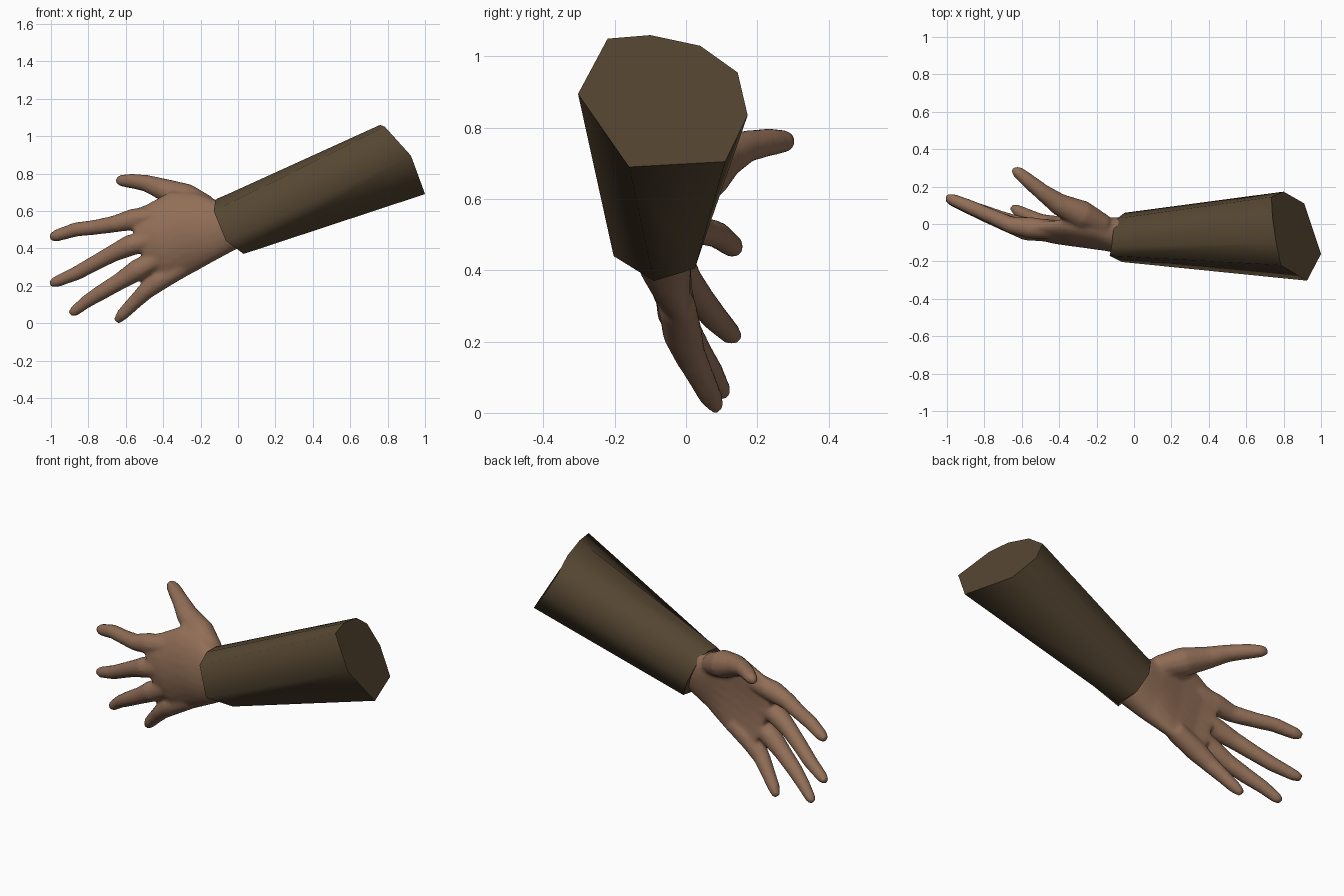
import bpy, bmesh, math
from mathutils import Vector


def material(name, rgb):
    m = bpy.data.materials.new(name)
    m.diffuse_color = (*rgb, 1)
    return m


SKIN = material("brown_skin", (0.283, 0.156, 0.095))
CLOTH = material("olive_brown_cloth", (0.091, 0.061, 0.031))


def bridge(bm, rings):
    """Skin a list of point rings into a closed tube."""
    loops = [[bm.verts.new(p) for p in r] for r in rings]
    faces = []
    for a, b in zip(loops, loops[1:]):
        n = len(a)
        for i in range(n):
            faces.append(bm.faces.new((a[i], a[(i + 1) % n], b[(i + 1) % n], b[i])))
    faces += [bm.faces.new(loops[0]), bm.faces.new(loops[-1])]
    bmesh.ops.recalc_face_normals(bm, faces=faces)


def finish(bm, name, mat):
    me = bpy.data.meshes.new(name)
    bm.to_mesh(me)
    bm.free()
    ob = bpy.data.objects.new(name, me)
    bpy.context.collection.objects.link(ob)
    me.materials.append(mat)
    return ob


# sleeve: eight-sided taper with slanted, slightly bent ends
elbow_end = [(0.785, -0.22, 1.05), (0.76, -0.10, 1.06), (0.74, 0.04, 1.03),
             (0.735, 0.145, 0.955), (0.80, 0.173, 0.835), (0.91, 0.11, 0.705),
             (1.0, -0.16, 0.69), (0.925, -0.303, 0.895)]
wrist_end = [(-0.13, -0.17, 0.60), (-0.12, -0.12, 0.66), (-0.112, -0.04, 0.665),
             (-0.09, 0.03, 0.61), (-0.05, 0.06, 0.51), (0.0, 0.025, 0.405),
             (0.03, -0.09, 0.37), (-0.065, -0.203, 0.44)]
bm = bmesh.new()
bridge(bm, [wrist_end, elbow_end])
sleeve = finish(bm, "sleeve", CLOTH)
for p in sleeve.data.polygons:
    p.use_smooth = len(p.vertices) == 4
for e in sleeve.data.edges:
    ends = [v < 8 for v in e.vertices]
    e.use_edge_sharp = ends[0] == ends[1]

# palm: cross-sections given as thumb edge, little-finger edge, half thickness, bow
bm = bmesh.new()
palm = [((-0.03, -0.05, 0.65), (0.06, -0.08, 0.44), 0.085, 0.0),
        ((-0.11, -0.04, 0.655), (0.0, -0.08, 0.40), 0.098, 0.005),
        ((-0.22, -0.01, 0.70), (-0.12, -0.06, 0.335), 0.085, 0.02),
        ((-0.36, 0.0, 0.705), (-0.25, -0.02, 0.262), 0.068, 0.045),
        ((-0.49, -0.01, 0.635), (-0.36, 0.0, 0.205), 0.056, 0.045),
        ((-0.59, -0.01, 0.59), (-0.45, 0.02, 0.20), 0.045, 0.035)]
rings = []
for top, low, half, bow in palm:
    top, low = Vector(top), Vector(low)
    ring = []
    for i in range(24):
        t = 2 * math.pi * i / 24
        u = math.cos(t)
        p = (top + low) / 2 + (top - low) / 2 * u
        s = math.sin(t)
        p.y += half * math.copysign(abs(s) ** 0.8, s) - bow * (1 - u * u)
        ring.append(p)
    rings.append(ring)
bridge(bm, rings)


def finger(points):
    """Round tapered tube through (x, y, z, radius) points."""
    pts = [Vector(p[:3]) for p in points]
    rings = []
    for i, p in enumerate(pts):
        d = (pts[min(i + 1, len(pts) - 1)] - pts[max(i - 1, 0)]).normalized()
        a = d.cross(Vector((0, 1, 0))).normalized()
        b = a.cross(d)
        r = points[i][3]
        rings.append([p + (a * math.cos(k * math.pi / 6) + b * math.sin(k * math.pi / 6)) * r
                      for k in range(12)])
    bridge(bm, rings)


# thumb, index, middle, ring and little finger
finger([(-0.16, -0.01, 0.62, 0.06), (-0.28, 0.05, 0.67, 0.078), (-0.40, 0.105, 0.715, 0.06),
        (-0.49, 0.17, 0.748, 0.046), (-0.57, 0.235, 0.76, 0.04), (-0.625, 0.28, 0.762, 0.032),
        (-0.65, 0.295, 0.764, 0.016)])
finger([(-0.42, -0.03, 0.58, 0.05), (-0.56, -0.02, 0.555, 0.058), (-0.66, -0.005, 0.53, 0.046),
        (-0.76, 0.04, 0.513, 0.041), (-0.87, 0.088, 0.50, 0.039), (-0.97, 0.13, 0.468, 0.033),
        (-1.005, 0.145, 0.458, 0.019)])
finger([(-0.42, -0.05, 0.46, 0.05), (-0.58, -0.03, 0.415, 0.058), (-0.67, 0.0, 0.372, 0.047),
        (-0.77, 0.04, 0.318, 0.042), (-0.86, 0.08, 0.268, 0.039), (-0.97, 0.125, 0.222, 0.031),
        (-1.005, 0.14, 0.21, 0.019)])
finger([(-0.40, -0.04, 0.36, 0.05), (-0.54, -0.025, 0.283, 0.058), (-0.63, 0.0, 0.225, 0.047),
        (-0.73, 0.035, 0.165, 0.042), (-0.81, 0.07, 0.115, 0.036), (-0.875, 0.098, 0.064, 0.029),
        (-0.897, 0.108, 0.047, 0.018)])
finger([(-0.30, -0.025, 0.30, 0.055), (-0.43, -0.01, 0.222, 0.056), (-0.50, 0.01, 0.165, 0.046),
        (-0.56, 0.04, 0.105, 0.039), (-0.62, 0.07, 0.044, 0.033), (-0.65, 0.09, 0.01, 0.020)])

# merge the palm and fingers into one soft skin
hand = finish(bm, "hand", SKIN)
rm = hand.modifiers.new("merge", "REMESH")
rm.mode = "VOXEL"
rm.voxel_size = 0.011
rm.use_smooth_shade = True
sm = hand.modifiers.new("soften", "SMOOTH")
sm.factor = 0.5
sm.iterations = 6
